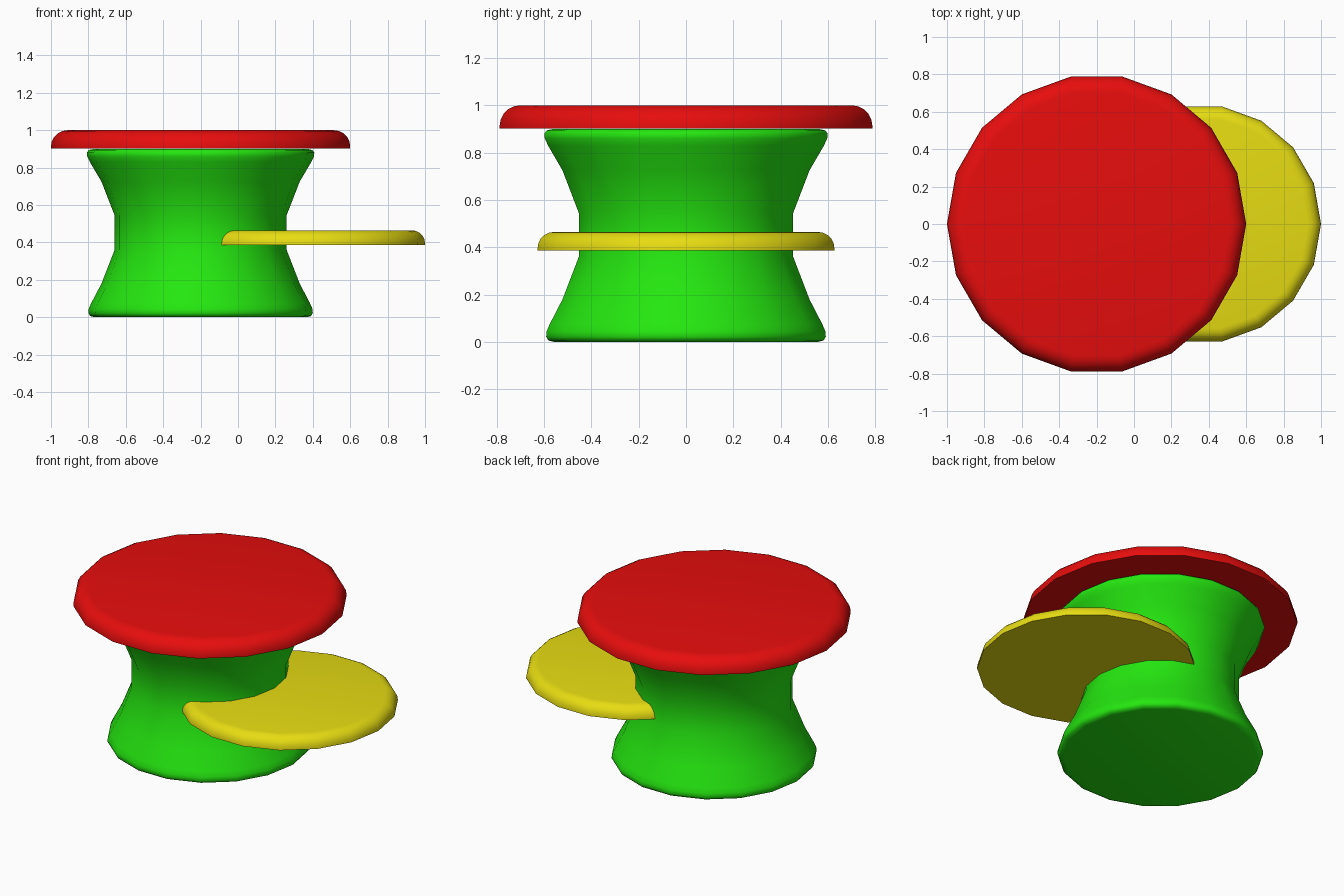
import bpy
import bmesh
import math

SIDES = 18

cube = bpy.data.objects.get("Cube")
if cube:
    bpy.data.objects.remove(cube, do_unlink=True)


def make_material(name, rgb):
    mat = bpy.data.materials.new(name)
    mat.use_nodes = True
    mat.diffuse_color = (*rgb, 1)
    mat.node_tree.nodes["Principled BSDF"].inputs["Base Color"].default_value = (*rgb, 1)
    return mat


def lathe(name, profile, centre_x, mat):
    """Turn a (radius, height) profile, listed bottom to top, into a capped solid."""
    bm = bmesh.new()
    rings = []
    for r, z in profile:
        angles = [math.tau * i / SIDES for i in range(SIDES)]
        rings.append([bm.verts.new((r * math.cos(a), r * math.sin(a), z)) for a in angles])
    for low, high in zip(rings, rings[1:]):
        for i in range(SIDES):
            j = (i + 1) % SIDES
            bm.faces.new((low[i], low[j], high[j], high[i]))
    bm.faces.new(rings[0][::-1])
    bm.faces.new(rings[-1])
    mesh = bpy.data.meshes.new(name)
    bm.to_mesh(mesh)
    bm.free()
    mesh.materials.append(mat)
    obj = bpy.data.objects.new(name, mesh)
    obj.location.x = centre_x
    bpy.context.collection.objects.link(obj)
    bpy.ops.object.select_all(action='DESELECT')
    obj.select_set(True)
    bpy.context.view_layer.objects.active = obj
    bpy.ops.object.shade_smooth_by_angle(angle=math.radians(50))
    return obj


def disc(name, radius, bottom, height, centre_x, mat):
    """Flat-bottomed plate with a rounded upper rim."""
    bend = height * 0.9
    profile = [(radius, bottom)]
    for k in range(6):
        a = math.pi / 2 * k / 5
        profile.append((radius - bend * (1 - math.cos(a)),
                        bottom + height - bend * (1 - math.sin(a))))
    return lathe(name, profile, centre_x, mat)


red = make_material("red", (0.8, 0.004, 0.004))
green = make_material("green", (0.018, 0.8, 0.005))
yellow = make_material("yellow", (0.8, 0.72, 0.006))

# Waisted pedestal
lathe("pedestal", [
    (0.565, 0.0), (0.59, 0.006), (0.6, 0.022), (0.598, 0.045), (0.585, 0.075),
    (0.53, 0.18), (0.46, 0.36), (0.46, 0.545), (0.53, 0.725),
    (0.592, 0.83), (0.606, 0.86), (0.608, 0.88), (0.598, 0.894), (0.57, 0.9),
], -0.2, green)

# Table top and the lower side shelf
disc("table_top", 0.8, 0.903, 0.097, -0.2, red)
disc("side_shelf", 0.637, 0.387, 0.078, 0.363, yellow)
